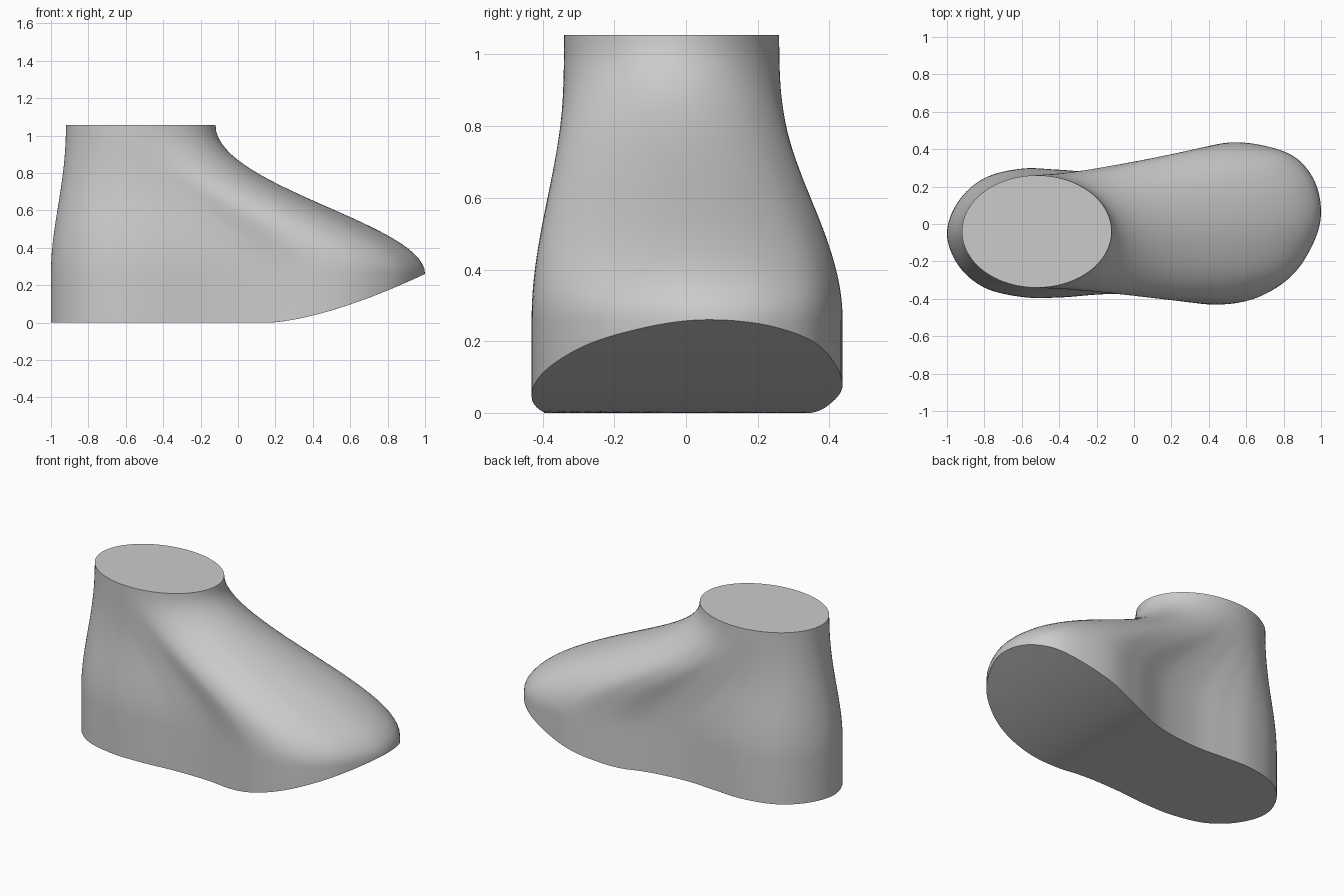
import bpy, bmesh, math
from mathutils import Vector

if "Cube" in bpy.data.objects:
    bpy.data.objects.remove(bpy.data.objects["Cube"])

# Footprint control points: toe, left side, heel, right side
FOOTPRINT = [(1, .07), (.955, .25), (.82, .38), (.55, .437), (.3, .39), (.05, .31),
             (-.2, .28), (-.4, .29), (-.6, .296), (-.8, .245), (-.94, .12),
             (-1, -.05), (-.94, -.22), (-.8, -.34), (-.6, -.39), (-.4, -.393),
             (-.15, -.375), (.1, -.38), (.4, -.43), (.64, -.4), (.84, -.28), (.96, -.1)]
STEPS = 8
WALL_TOP, TOP = .26, 1.055
ANKLE = Vector((-.52, -.04))
ANKLE_RX, ANKLE_RY = .4, .3


def smooth_outline(points):
    """Closed Catmull-Rom curve through the points."""
    p = [Vector(q) for q in points]
    n = len(p)
    out = []
    for i in range(n):
        a, b, c, d = p[i - 1], p[i], p[(i + 1) % n], p[(i + 2) % n]
        for s in range(STEPS):
            t = s / STEPS
            out.append(b + (c - a) * (t / 2) + (2 * a - 5 * b + 4 * c - d) * (t * t / 2)
                       + (3 * b - a - 3 * c + d) * (t ** 3 / 2))
    return out


def toe_spring(x):
    return WALL_TOP * min(1, max(0, (x - .17) / .83) ** 1.5)


def ankle_points(outline):
    """Matching ankle points, paired by length along each side of the foot."""
    n = len(outline)
    heel = 11 * STEPS
    lengths = [0]
    for i in range(n):
        lengths.append(lengths[-1] + (outline[(i + 1) % n] - outline[i]).length)
    out = []
    for i in range(n):
        if i <= heel:
            f, side = lengths[i] / lengths[heel], 1
        else:
            f, side = (lengths[n] - lengths[i]) / (lengths[n] - lengths[heel]), -1
        angle = side * math.pi * (f + .07 * math.sin(math.tau * f))
        out.append(ANKLE + Vector((ANKLE_RX * math.cos(angle), ANKLE_RY * math.sin(angle))))
    return out


outline = smooth_outline(FOOTPRINT)
ankle = ankle_points(outline)
count = len(outline)
bm = bmesh.new()


def add_ring(points):
    return [bm.verts.new(p) for p in points]


def bridge(low, high):
    for i in range(count):
        j = (i + 1) % count
        bm.faces.new((low[i], low[j], high[j], high[i]))


# Sole, curving up towards the toe
centre = bm.verts.new((0, 0, 0))
rings = [add_ring((p.x * k / 10, p.y * k / 10, toe_spring(p.x * k / 10)) for p in outline)
         for k in range(1, 11)]
for i in range(count):
    bm.faces.new((centre, rings[0][(i + 1) % count], rings[0][i]))

# Upright side wall
rings.append(add_ring((p.x, p.y, WALL_TOP) for p in outline))

# Instep and heel, swept from the wall up to the ankle
LOFT = 30
for k in range(1, LOFT + 1):
    t = k / LOFT
    blend = t * t * (3 - 2 * t)
    z = (WALL_TOP + (TOP - WALL_TOP) * blend
         + .27 * 3 * t * (1 - t) ** 2 - .33 * 3 * t * t * (1 - t))
    rings.append(add_ring((*p.lerp(q, blend), z) for p, q in zip(outline, ankle)))
for low, high in zip(rings, rings[1:]):
    bridge(low, high)

# Flat ankle cap
bm.faces.new(rings[-1])
bmesh.ops.remove_doubles(bm, verts=bm.verts[:], dist=.0002)
bmesh.ops.recalc_face_normals(bm, faces=bm.faces[:])

mesh = bpy.data.meshes.new("foot_form")
bm.to_mesh(mesh)
bm.free()
foot = bpy.data.objects.new("foot_form", mesh)
bpy.context.collection.objects.link(foot)

# Plain grey material
grey = bpy.data.materials.new("plain_grey")
grey.use_nodes = True
colour = (.6, .6, .6, 1)
grey.diffuse_color = colour
grey.node_tree.nodes["Principled BSDF"].inputs["Base Color"].default_value = colour
mesh.materials.append(grey)

bpy.ops.object.select_all(action='DESELECT')
foot.select_set(True)
bpy.context.view_layer.objects.active = foot
bpy.ops.object.shade_smooth_by_angle(angle=math.radians(40))
